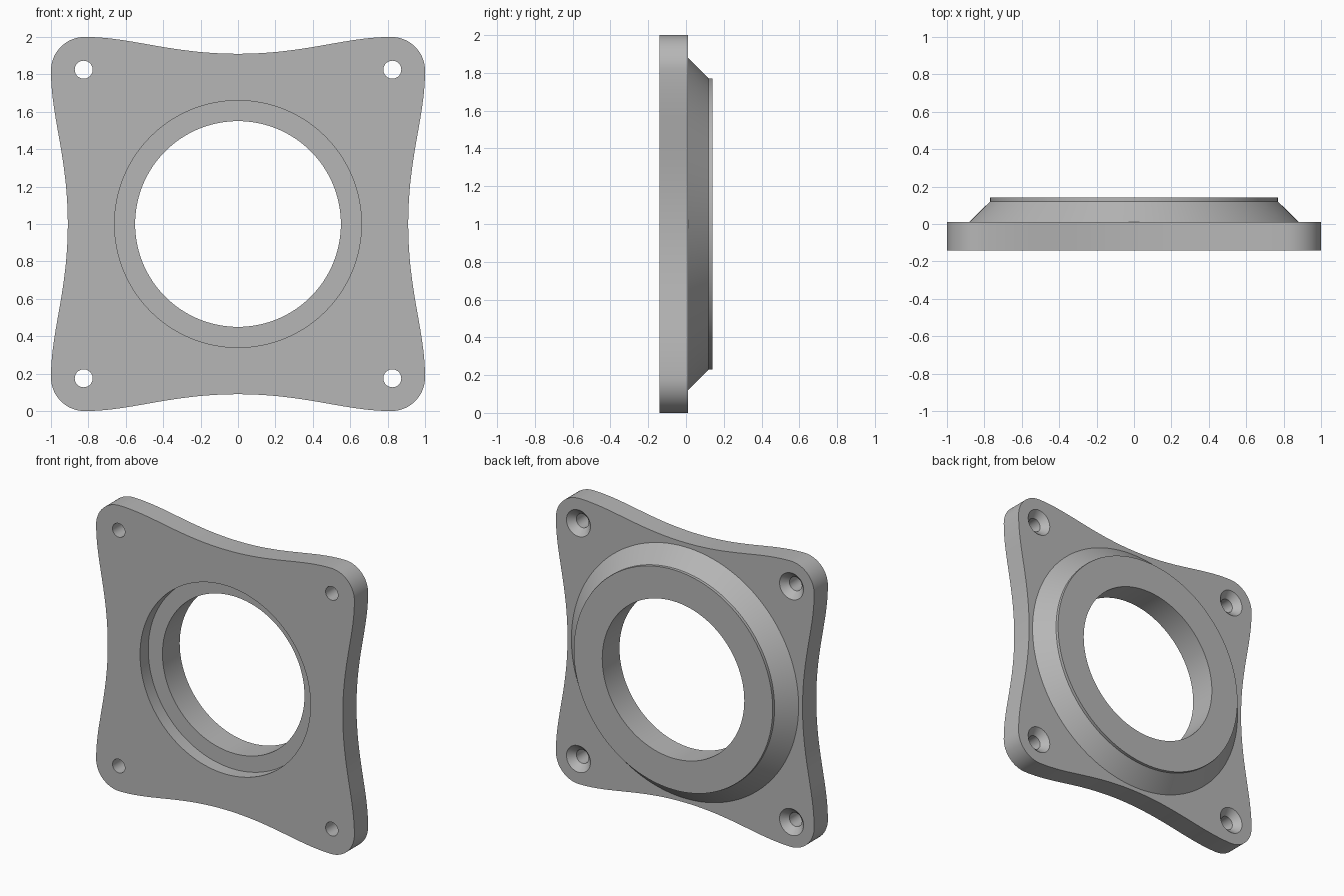
import bpy, bmesh, math
from mathutils import Vector
from mathutils.geometry import interpolate_bezier

FRONT, STEP, BACK = -0.141, 0.011, 0.141
HOLE = 0.825

if "Cube" in bpy.data.objects:
    bpy.data.objects.remove(bpy.data.objects["Cube"])

grey = bpy.data.materials.new("plain grey")
grey.use_nodes = True
colour = (0.47, 0.47, 0.47, 1)
grey.diffuse_color = colour
grey.node_tree.nodes["Principled BSDF"].inputs["Base Color"].default_value = colour


def stack(name, rings):
    """Closed solid skinned through equal-length rings of points."""
    bm = bmesh.new()
    loops = [[bm.verts.new(p) for p in ring] for ring in rings]
    n = len(loops[0])
    for a, b in zip(loops, loops[1:]):
        for i in range(n):
            j = (i + 1) % n
            bm.faces.new((a[i], a[j], b[j], b[i]))
    bm.faces.new(loops[0])
    bm.faces.new(loops[-1])
    bmesh.ops.recalc_face_normals(bm, faces=bm.faces)
    mesh = bpy.data.meshes.new(name)
    bm.to_mesh(mesh)
    bm.free()
    mesh.materials.append(grey)
    obj = bpy.data.objects.new(name, mesh)
    bpy.context.collection.objects.link(obj)
    return obj


def lathe(name, profile, x=0, z=0, sides=128):
    """Solid of revolution along y from (radius, y) pairs."""
    angles = [math.tau * i / sides for i in range(sides)]
    return stack(name, [[(x + r * math.cos(a), y, 1 + z + r * math.sin(a))
                         for a in angles] for r, y in profile])


def combine(body, other, operation):
    mod = body.modifiers.new(other.name, "BOOLEAN")
    mod.operation, mod.object, mod.solver = operation, other, "EXACT"
    other.hide_render = True


# Plate outline: one waisted side plus one rounded corner, turned four times
half = [Vector(p) for p in interpolate_bezier(
    (0, 0.91, 0), (0.36, 0.91, 0), (0.57, 1, 0), (0.82, 1, 0), 24)]
side = [(-p.x, p.y) for p in reversed(half)] + [(p.x, p.y) for p in half[1:]]
for i in range(1, 16):
    a = math.pi / 2 * (1 - i / 16)
    side.append((0.82 + 0.18 * math.cos(a), 0.82 + 0.18 * math.sin(a)))
outline = []
for c, s in ((1, 0), (0, -1), (-1, 0), (0, 1)):
    outline += [(c * x - s * z, s * x + c * z) for x, z in side]
flange = stack("flange_plate", [[(x, y, 1 + z) for x, z in outline]
                                for y in (FRONT, STEP)])

# Raised collar with a bevelled shoulder on the back
collar = lathe("collar", [(0.88, -0.03), (0.88, STEP), (0.77, 0.12), (0.77, BACK)])

# Through bore with a wider seat on the front
bore = lathe("bore_cutter", [(0.66, -0.3), (0.66, -0.05), (0.55, -0.05), (0.55, 0.3)])

# Countersunk screw holes
screws = [lathe("screw_cutter", [(0.048, -0.3), (0.048, STEP - 0.045),
                                 (0.093, STEP), (0.093, 0.1)], x, z, 40)
          for x in (-HOLE, HOLE) for z in (-HOLE, HOLE)]

combine(flange, collar, "UNION")
for cutter in [bore] + screws:
    combine(flange, cutter, "DIFFERENCE")

# Bake the cuts and tidy away the helpers
bpy.context.view_layer.update()
evaluated = flange.evaluated_get(bpy.context.evaluated_depsgraph_get())
baked = bpy.data.meshes.new_from_object(evaluated)
flange.modifiers.clear()
flange.data = baked
baked.materials.clear()
baked.materials.append(grey)
for poly in baked.polygons:
    poly.material_index = 0
for helper in [collar, bore] + screws:
    bpy.data.objects.remove(helper)

bpy.ops.object.select_all(action="DESELECT")
flange.select_set(True)
bpy.context.view_layer.objects.active = flange
bpy.ops.object.shade_smooth_by_angle(angle=math.radians(25))
